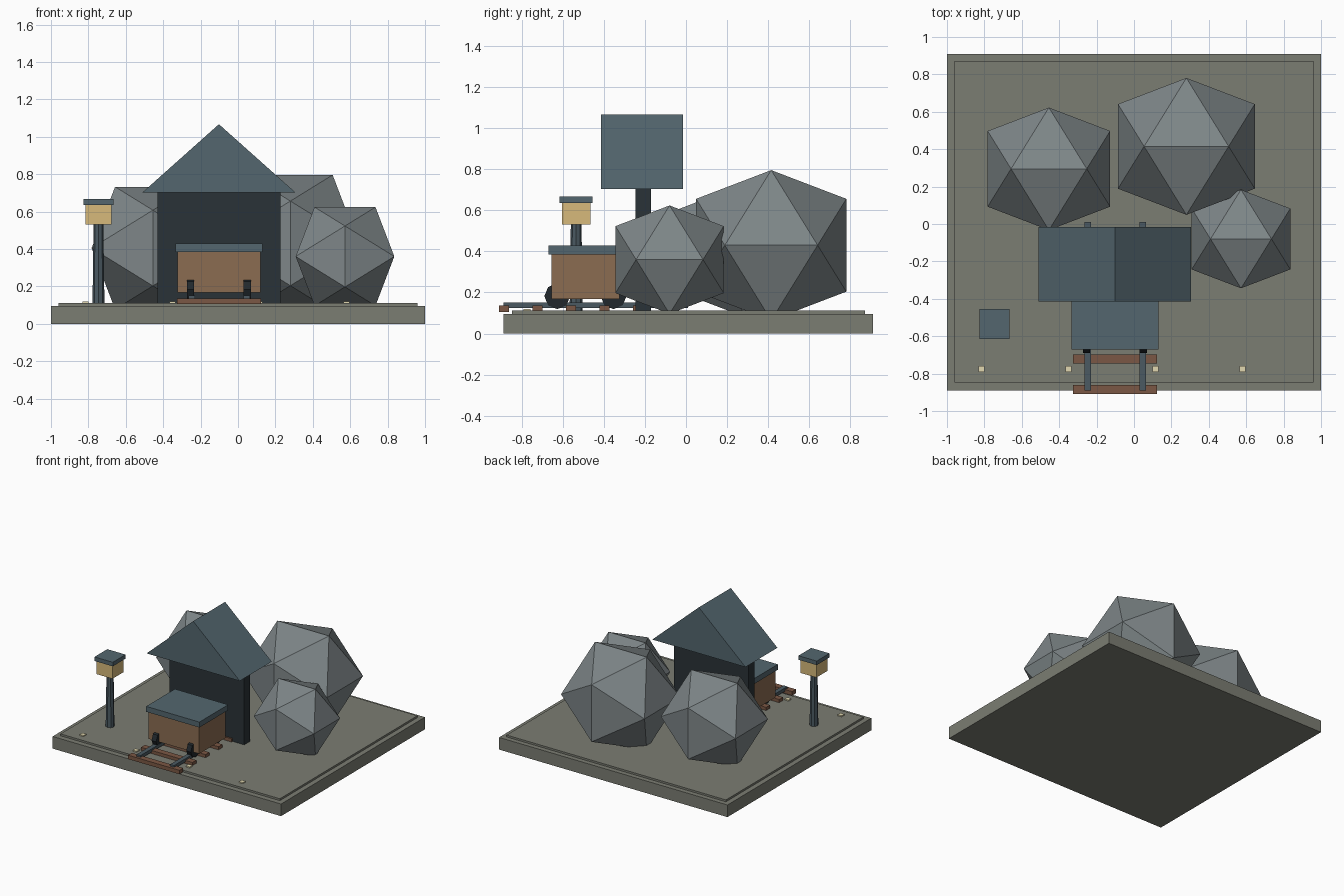
import bpy, bmesh, math

if "Cube" in bpy.data.objects:
    bpy.data.objects.remove(bpy.data.objects["Cube"])

mats = {}


def paint(obj, rgb):
    if rgb not in mats:
        m = bpy.data.materials.new("paint_%d" % len(mats))
        m.diffuse_color = [(c / 255) ** 2.2 for c in rgb] + [1]
        m.use_nodes = True
        m.node_tree.nodes["Principled BSDF"].inputs["Base Color"].default_value = m.diffuse_color
        mats[rgb] = m
    obj.data.materials.append(mats[rgb])


def finish(name, bm, rgb, loc=(0, 0, 0)):
    bmesh.ops.recalc_face_normals(bm, faces=bm.faces)
    me = bpy.data.meshes.new(name)
    bm.to_mesh(me)
    bm.free()
    obj = bpy.data.objects.new(name, me)
    obj.location = loc
    bpy.context.collection.objects.link(obj)
    paint(obj, rgb)
    return obj


def box(name, x, y, z, rgb):
    """Box from (min, max) ranges on each axis."""
    bm = bmesh.new()
    bmesh.ops.create_cube(bm, size=1)
    for v in bm.verts:
        for i, (lo, hi) in enumerate((x, y, z)):
            v.co[i] = (hi - lo) * v.co[i]
    return finish(name, bm, rgb, [(r[0] + r[1]) / 2 for r in (x, y, z)])


def around(c, half):
    return (c - half, c + half)


def boulder(name, loc, r, rgb):
    """Icosahedron resting edge-up."""
    b = r * 0.8507
    a = r * 0.5257
    bm = bmesh.new()
    for s in (-1, 1):
        for t in (-1, 1):
            for co in ((s * a, 0, t * b), (0, s * b, t * a), (s * b, t * a, 0)):
                bm.verts.new(co)
    bmesh.ops.convex_hull(bm, input=bm.verts)
    return finish(name, bm, rgb, loc)


def cylinder(name, loc, r1, r2, depth, sides, rgb, rot=(0, 0, 0)):
    bm = bmesh.new()
    bmesh.ops.create_cone(bm, cap_ends=True, segments=sides,
                          radius1=r1, radius2=r2, depth=depth)
    obj = finish(name, bm, rgb, loc)
    obj.rotation_euler = rot
    return obj


GROUND, STONE = (122, 124, 114), (125, 133, 135)
DARK, ROOF, STEEL = (46, 54, 58), (84, 102, 110), (76, 90, 98)
WOOD, SLEEPER = (138, 108, 82), (122, 88, 70)
GLOW, MARK, WHEEL = (214, 184, 122), (225, 215, 175), (38, 44, 48)

# Ground
box("base", (-1, 1), (-0.89, 0.91), (0, 0.096), GROUND)
box("ground_slab", (-0.96, 0.96), (-0.848, 0.872), (0.09, 0.111), GROUND)

# Boulders
boulder("boulder_left", (-0.455, 0.295, 0.405), 0.385, STONE)
boulder("boulder_back", (0.28, 0.415, 0.43), 0.43, STONE)
boulder("boulder_right", (0.572, -0.08, 0.36), 0.31, STONE)

# Entrance wall and gabled roof
box("entrance_wall", (-0.43, 0.226), (-0.245, -0.17), (0.105, 0.705), DARK)
bm = bmesh.new()
gable = bm.faces.new([bm.verts.new(p) for p in
                      ((-0.51, -0.415, 0.703), (0.306, -0.415, 0.703), (-0.102, -0.415, 1.067))])
ext = bmesh.ops.extrude_face_region(bm, geom=[gable], use_keep_orig=True)
bmesh.ops.translate(bm, vec=(0, 0.4, 0),
                    verts=[g for g in ext["geom"] if isinstance(g, bmesh.types.BMVert)])
finish("gable_roof", bm, ROOF)

# Track
for i in range(6):
    box("sleeper_%d" % i, around(-0.101, 0.225), around(-0.886 + 0.163 * i, 0.024),
        (0.105, 0.136), SLEEPER)
for side, x in (("left", -0.248), ("right", 0.046)):
    box("rail_" + side, around(x, 0.017), (-0.89, 0.01), (0.124, 0.15), STEEL)

# Cart
box("cart_body", around(-0.102, 0.221), (-0.655, -0.325), (0.168, 0.385), WOOD)
box("cart_lid", around(-0.102, 0.233), (-0.67, -0.31), (0.385, 0.428), ROOF)
for side, x in (("left", -0.254), ("right", 0.05)):
    for end, y in (("front", -0.627), ("back", -0.353)):
        cylinder("wheel_%s_%s" % (end, side), (x, y, 0.182), 0.063, 0.063, 0.04, 8,
                 WHEEL, (0, math.pi / 2, 0))

# Lantern
LX, LY = -0.746, -0.535
cylinder("lantern_post", (LX, LY, 0.32), 0.032, 0.026, 0.43, 8, STEEL)
box("lantern_light", around(LX, 0.07), around(LY, 0.07), (0.53, 0.637), GLOW)
box("lantern_cap", around(LX, 0.08), around(LY, 0.08), (0.635, 0.667), ROOF)

# Ground markers along the front edge
for i in range(4):
    box("marker_%d" % i, around(-0.815 + 0.465 * i, 0.017), around(-0.775, 0.017),
        (0.105, 0.12), MARK)
